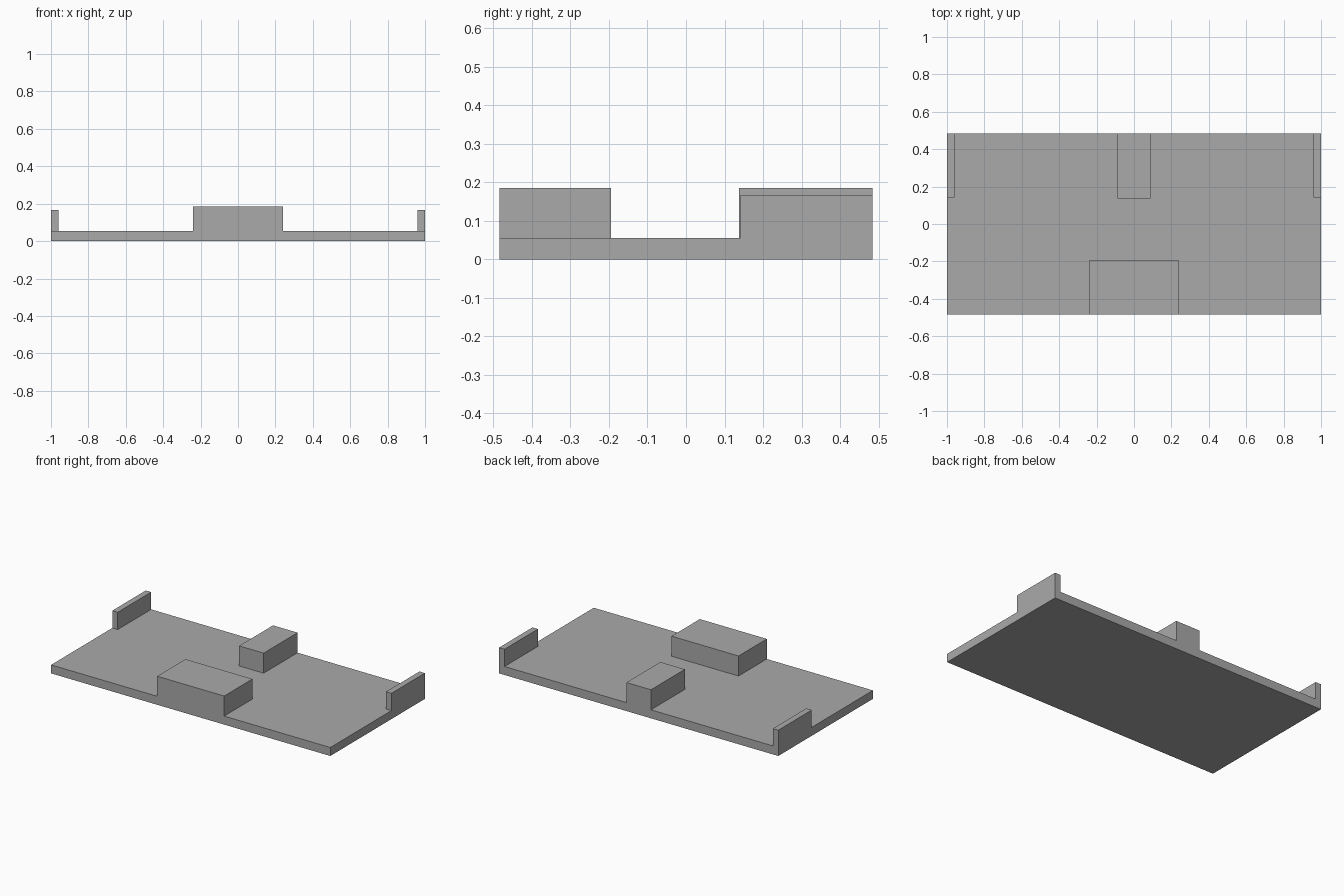
import bpy

cube = bpy.data.objects.get("Cube")
if cube:
    bpy.data.objects.remove(cube, do_unlink=True)

grey = bpy.data.materials.new("plain grey")
grey.use_nodes = True
colour = (0.4, 0.4, 0.4, 1)
grey.diffuse_color = colour
grey.node_tree.nodes["Principled BSDF"].inputs["Base Color"].default_value = colour

HALF_WIDTH, HALF_DEPTH = 1.0, 0.484
PLATE_TOP, BLOCK_TOP, RAIL_TOP = 0.055, 0.185, 0.167


def box(name, low, high):
    """Add a box spanning two opposite corners."""
    bpy.ops.mesh.primitive_cube_add(size=1, location=[(a + b) / 2 for a, b in zip(low, high)])
    part = bpy.context.object
    part.name = name
    part.scale = [b - a for a, b in zip(low, high)]
    bpy.ops.object.transform_apply(location=False, rotation=False, scale=True)
    part.data.materials.append(grey)
    return part


# Flat base
box("base_plate", (-HALF_WIDTH, -HALF_DEPTH, 0), (HALF_WIDTH, HALF_DEPTH, PLATE_TOP))

# Wide block at the front edge, narrow block at the back edge
box("front_block", (-0.24, -HALF_DEPTH, PLATE_TOP), (0.24, -0.195, BLOCK_TOP))
box("back_block", (-0.088, 0.137, PLATE_TOP), (0.088, HALF_DEPTH, BLOCK_TOP))

# Thin rails at the two back corners
for name, side in (("left_rail", 1), ("right_rail", -1)):
    x_low, x_high = sorted((side * 0.961, side * HALF_WIDTH))
    box(name, (x_low, 0.142, PLATE_TOP), (x_high, HALF_DEPTH, RAIL_TOP))
